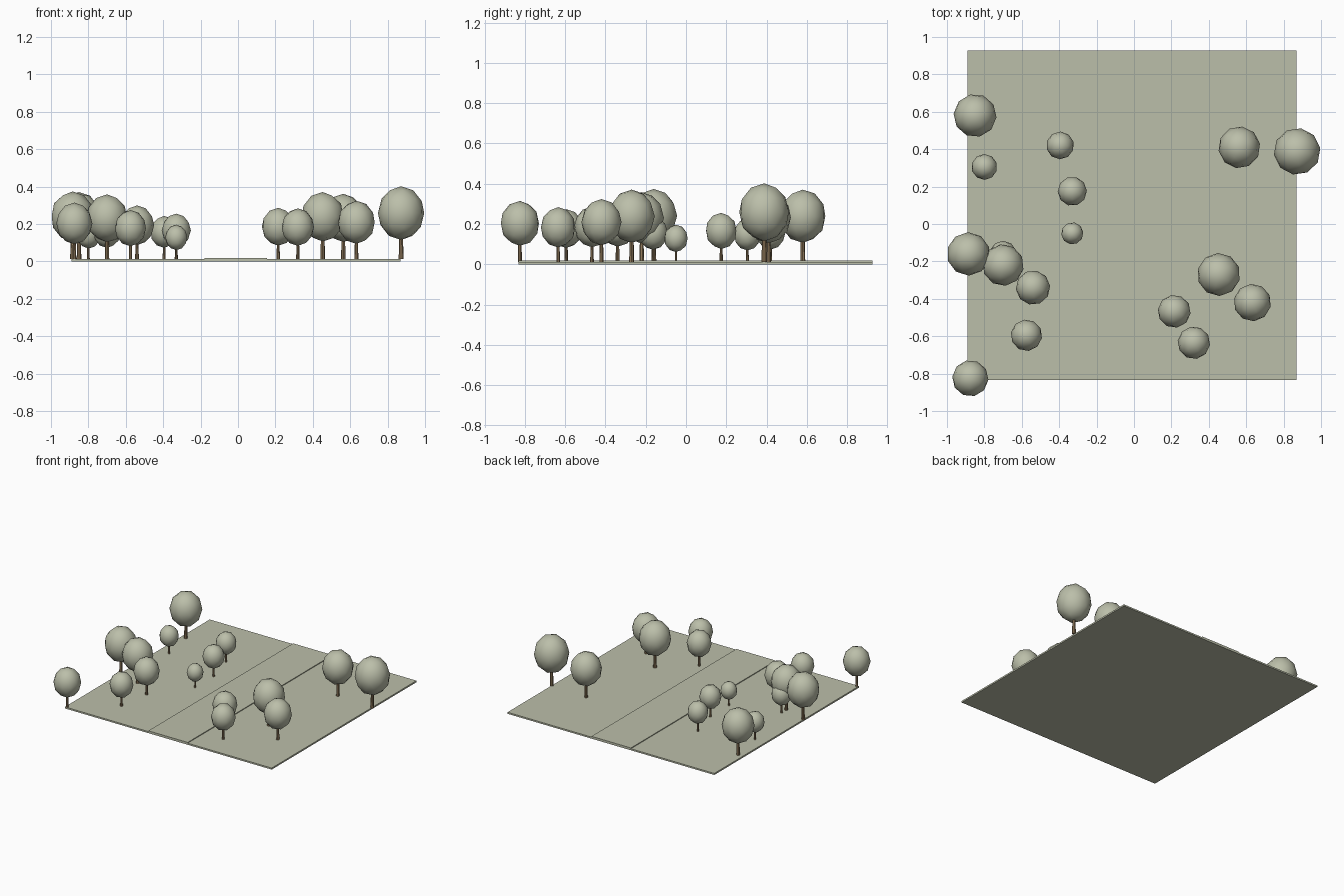
import bpy, bmesh, math, random
from mathutils import Matrix

if "Cube" in bpy.data.objects:
    bpy.data.objects.remove(bpy.data.objects["Cube"])

random.seed(4)


def material(name, rgb):
    m = bpy.data.materials.new(name)
    m.diffuse_color = (*rgb, 1.0)
    m.use_nodes = True
    m.node_tree.nodes["Principled BSDF"].inputs["Base Color"].default_value = m.diffuse_color
    return m


SAGE = material("pale sage", (0.50, 0.52, 0.40))
BARK = material("bark brown", (0.29, 0.20, 0.11))


def finish(name, bm, mat, smooth=False):
    me = bpy.data.meshes.new(name)
    bm.to_mesh(me)
    bm.free()
    me.materials.append(mat)
    ob = bpy.data.objects.new(name, me)
    bpy.context.collection.objects.link(ob)
    if smooth:
        bpy.ops.object.select_all(action='DESELECT')
        ob.select_set(True)
        bpy.context.view_layer.objects.active = ob
        bpy.ops.object.shade_smooth_by_angle(angle=math.radians(40))
    return ob


def slab(name, x0, x1, y0, y1, z0, z1, mat):
    bm = bmesh.new()
    bmesh.ops.create_cube(bm, size=1, matrix=
        Matrix.Translation(((x0 + x1) / 2, (y0 + y1) / 2, (z0 + z1) / 2))
        @ Matrix.Diagonal((x1 - x0, y1 - y0, z1 - z0, 1)))
    return finish(name, bm, mat)


# Square lawn with a slightly raised road running front to back
GROUND = 0.012
slab("lawn", -0.89, 0.87, -0.833, 0.927, 0, GROUND, SAGE)
slab("road", -0.18, 0.155, -0.833, 0.927, GROUND, 0.018, SAGE)


# Tree: tapered trunk and an egg-shaped crown, all proportional to crown radius
def tree(i, x, y, r):
    spin = Matrix.Rotation(random.uniform(0, math.tau), 4, 'Z')
    height = 1.2 * r
    bm = bmesh.new()
    bmesh.ops.create_cone(bm, cap_ends=True, segments=8, radius1=0.11 * r,
                          radius2=0.08 * r, depth=height, matrix=
                          Matrix.Translation((x, y, GROUND + height / 2)) @ spin)
    finish(f"trunk_{i}", bm, BARK, True)
    bm = bmesh.new()
    bmesh.ops.create_icosphere(bm, subdivisions=2, radius=r, matrix=
                               Matrix.Translation((x, y, GROUND + 1.97 * r)) @ spin
                               @ Matrix.Diagonal((1, 1, 1.15, 1)))
    finish(f"crown_{i}", bm, SAGE, True)


# x, y, crown radius
TREES = [
    (-0.85, 0.58, 0.115), (-0.80, 0.305, 0.069), (-0.395, 0.42, 0.074),
    (-0.33, 0.175, 0.078), (-0.33, -0.05, 0.059), (-0.885, -0.16, 0.116),
    (-0.70, -0.22, 0.111), (-0.70, -0.163, 0.073), (-0.54, -0.34, 0.092),
    (-0.575, -0.595, 0.084), (-0.875, -0.825, 0.097), (0.563, 0.41, 0.112),
    (0.872, 0.388, 0.125), (0.453, -0.27, 0.115), (0.633, -0.42, 0.100),
    (0.215, -0.467, 0.088), (0.32, -0.635, 0.087),
]
for i, t in enumerate(TREES, 1):
    tree(i, *t)
